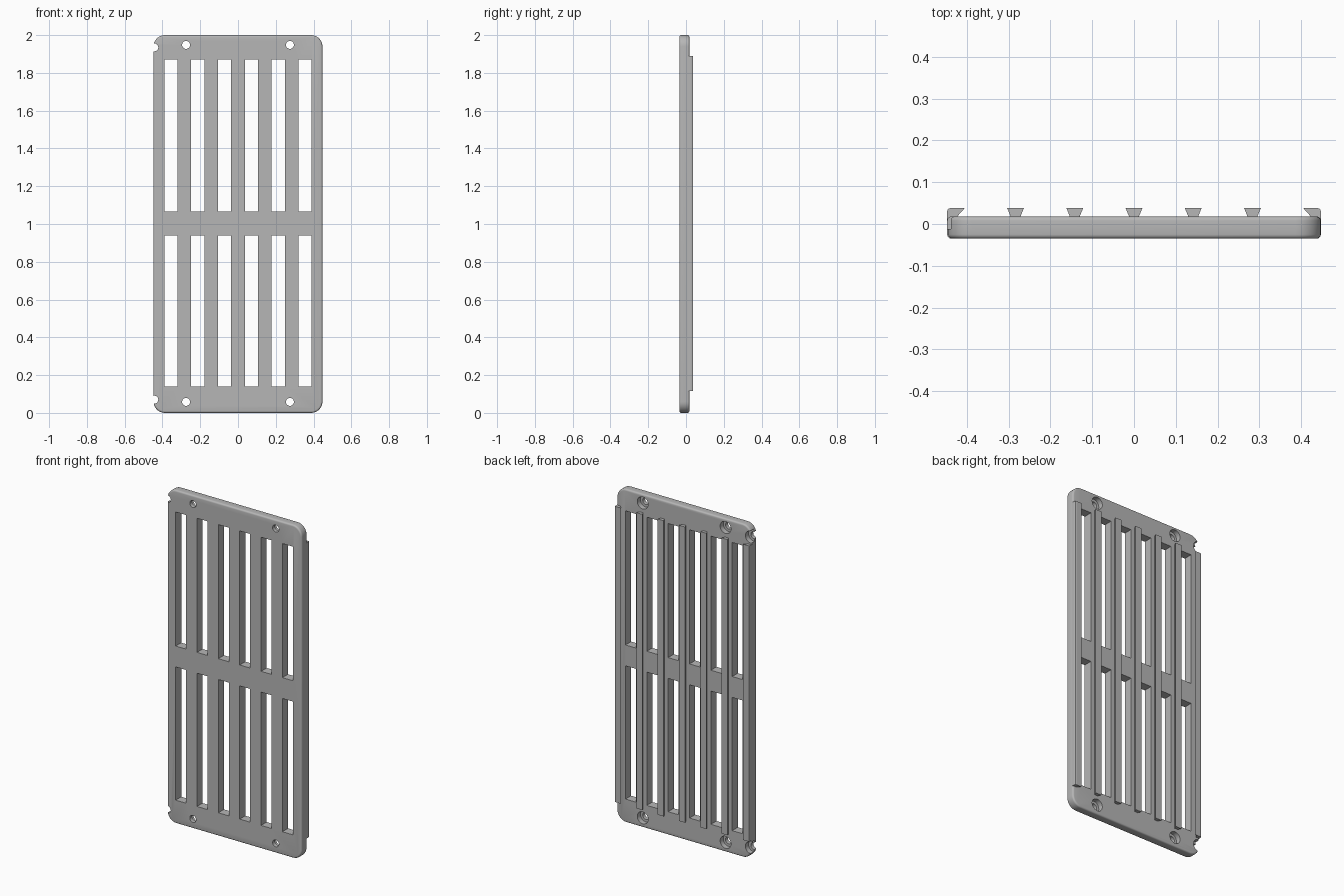
import bpy, bmesh
from math import sin, cos, pi

cube = bpy.data.objects.get("Cube")
if cube:
    bpy.data.objects.remove(cube, do_unlink=True)

W, H = 0.447, 2.0              # half width, height
FRONT, BACK, RAIL = -0.035, 0.018, 0.038
PITCH = 0.1417

grey = bpy.data.materials.new("mid grey")
grey.use_nodes = True
colour = (0.47, 0.47, 0.47, 1)
grey.diffuse_color = colour
grey.node_tree.nodes["Principled BSDF"].inputs["Base Color"].default_value = colour


def finish(name, bm):
    bmesh.ops.recalc_face_normals(bm, faces=bm.faces)
    mesh = bpy.data.meshes.new(name)
    bm.to_mesh(mesh)
    bm.free()
    mesh.materials.append(grey)
    ob = bpy.data.objects.new(name, mesh)
    bpy.context.collection.objects.link(ob)
    return ob


def prism(bm, points, move):
    """Extrude a closed outline of 3D points along a vector."""
    face = bm.faces.new([bm.verts.new(p) for p in points])
    new = bmesh.ops.extrude_face_region(bm, geom=[face])["geom"]
    bmesh.ops.translate(bm, vec=move, verts=[v for v in new if isinstance(v, bmesh.types.BMVert)])


def box(bm, x0, x1, z0, z1):
    prism(bm, [(x0, -0.1, z0), (x1, -0.1, z0), (x1, -0.1, z1), (x0, -0.1, z1)], (0, 0.2, 0))


def cylinder(bm, x, z, r, y0, y1, n=32):
    ring = [(x + r * cos(2 * pi * i / n), y0, z + r * sin(2 * pi * i / n)) for i in range(n)]
    prism(bm, ring, (0, y1 - y0, 0))


def cut(target, bm):
    cutter = finish("cutter", bm)
    cutter.hide_render = True
    mod = target.modifiers.new("cut", 'BOOLEAN')
    mod.operation, mod.solver, mod.object = 'DIFFERENCE', 'EXACT', cutter
    bpy.context.view_layer.objects.active = target
    bpy.ops.object.modifier_apply(modifier=mod.name)
    bpy.data.objects.remove(cutter, do_unlink=True)


# Plate with rounded corners and softened rim
bm = bmesh.new()
R = 0.06
outline = []
for k, (sx, sz) in enumerate([(1, 1), (-1, 1), (-1, -1), (1, -1)]):
    for i in range(9):
        a = (k + i / 8) * pi / 2
        outline.append((sx * (W - R) + R * cos(a), FRONT, H / 2 + sz * (H / 2 - R) + R * sin(a)))
prism(bm, outline, (0, BACK - FRONT, 0))
rim = [e for e in bm.edges if abs(e.verts[0].co.y - e.verts[1].co.y) < 1e-5]
bmesh.ops.bevel(bm, geom=rim, offset=0.01, segments=4, profile=0.5, affect='EDGES')
plate = finish("slotted_plate", bm)

# Two rows of six slots
bm = bmesh.new()
for i in range(6):
    x = (i - 2.5) * PITCH
    for z0, z1 in [(0.14, 0.94), (1.065, 1.87)]:
        box(bm, x - 0.035, x + 0.035, z0, z1)
cut(plate, bm)

# Screw holes and side notches: narrow bore, then wide recess from the back
for r, y0 in [(0.021, -0.1), (0.036, -0.012)]:
    bm = bmesh.new()
    for x in (-0.443, -0.275, 0.275):
        for z in (0.058 if x > -0.4 else 0.07, 1.948 if x > -0.4 else 1.935):
            cylinder(bm, x, z, r, y0, 0.1)
    cut(plate, bm)

# Dovetail rails along the back
Z0, Z1 = 0.115, 1.89
for i in range(-2, 3):
    bm = bmesh.new()
    x = i * PITCH
    section = [(-0.011, BACK - 0.002), (0.011, BACK - 0.002), (0.02, RAIL), (-0.02, RAIL)]
    prism(bm, [(x + dx, y, Z0) for dx, y in section], (0, 0, Z1 - Z0))
    finish(f"rail_{i + 3}", bm)

# Half dovetails flush with the outer sides
for side, name in [(1, "left_edge_rail"), (-1, "right_edge_rail")]:
    bm = bmesh.new()
    section = [(W, 0.0), (W, RAIL - 0.008), (W - 0.002, RAIL - 0.002), (W - 0.008, RAIL),
               (W - 0.042, RAIL), (W - 0.024, BACK), (W - 0.024, 0.0)]
    prism(bm, [(side * x, y, Z0) for x, y in section], (0, 0, Z1 - Z0))
    finish(name, bm)

# Smooth the rim and bores, keep edges crisp
bpy.ops.object.select_all(action='DESELECT')
plate.select_set(True)
bpy.context.view_layer.objects.active = plate
bpy.ops.object.shade_smooth_by_angle(angle=pi / 6)
